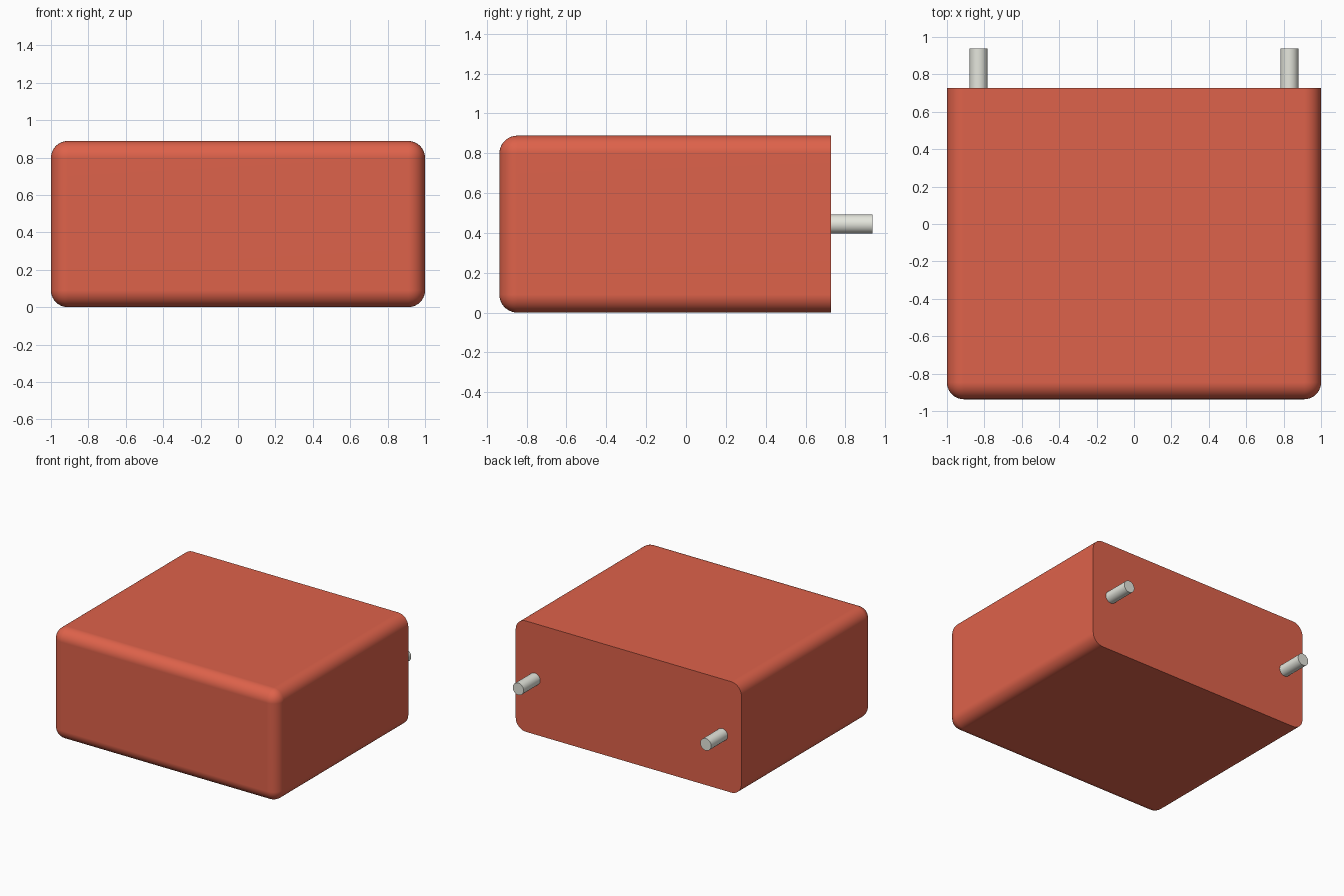
import bpy, bmesh
from math import pi
from mathutils import Matrix

if "Cube" in bpy.data.objects:
    bpy.data.objects.remove(bpy.data.objects["Cube"])

Y0, Y1, YP = -0.937, 0.727, 0.937   # front face, back face, pin tips
H, R = 0.888, 0.09                  # body height, edge radius


def material(name, rgb):
    mat = bpy.data.materials.new(name)
    mat.diffuse_color = (*rgb, 1)
    mat.use_nodes = True
    mat.node_tree.nodes["Principled BSDF"].inputs["Base Color"].default_value = mat.diffuse_color
    return mat


def finish(bm, name, mat):
    me = bpy.data.meshes.new(name)
    bm.to_mesh(me)
    bm.free()
    ob = bpy.data.objects.new(name, me)
    bpy.context.collection.objects.link(ob)
    me.materials.append(mat)
    bpy.ops.object.select_all(action='DESELECT')
    ob.select_set(True)
    bpy.context.view_layer.objects.active = ob
    bpy.ops.object.shade_smooth_by_angle()
    return ob


red = material("red_casing", (0.73, 0.122, 0.069))
metal = material("pale_metal", (0.78, 0.79, 0.72))

# Casing: block with every edge rounded except those around the flat back
bm = bmesh.new()
bmesh.ops.create_cube(bm, size=1, matrix=Matrix.Translation((0, (Y0 + Y1) / 2, H / 2))
                      @ Matrix.Diagonal((2, Y1 - Y0, H, 1)))
edges = [e for e in bm.edges if min(v.co.y for v in e.verts) < Y1 - 0.01]
bmesh.ops.bevel(bm, geom=edges, offset=R, segments=10, profile=0.5, affect='EDGES')
casing = finish(bm, "casing", red)
weighted = casing.modifiers.new("flat_face_normals", 'WEIGHTED_NORMAL')
weighted.keep_sharp = True

# Terminal pins on the back face, sunk slightly into the casing
for side, x in (("left", -0.831), ("right", 0.831)):
    bm = bmesh.new()
    y = Y1 - 0.02
    bmesh.ops.create_cone(bm, cap_ends=True, segments=48, radius1=0.048, radius2=0.048,
                          depth=YP - y,
                          matrix=Matrix.Translation((x, (y + YP) / 2, H / 2))
                          @ Matrix.Rotation(pi / 2, 4, 'X'))
    finish(bm, side + "_terminal_pin", metal)
